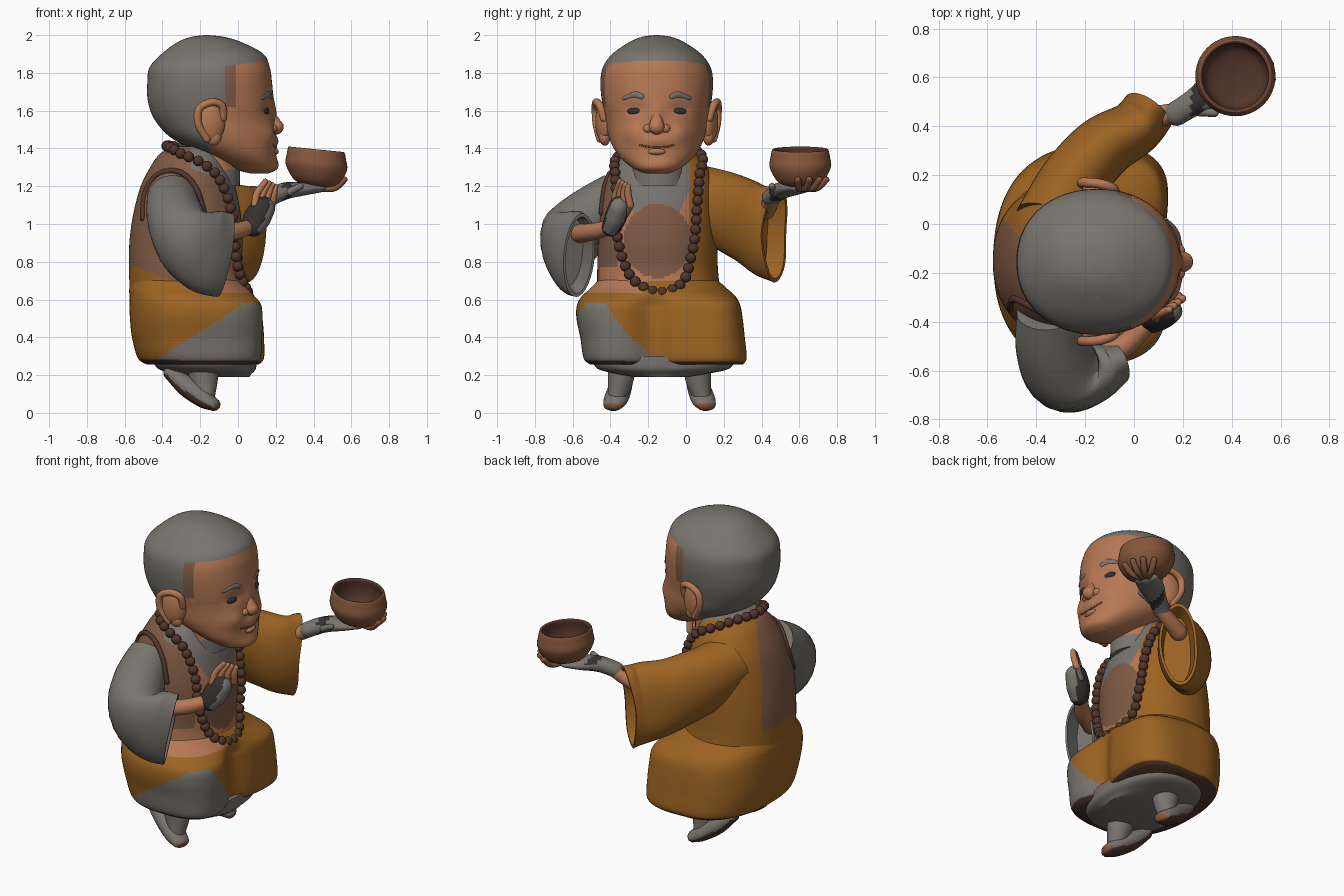
import bpy, bmesh, math
from mathutils import Vector, Matrix
from mathutils.bvhtree import BVHTree

if "Cube" in bpy.data.objects:
    bpy.data.objects.remove(bpy.data.objects["Cube"])

def material(name, *rgb):
    m = bpy.data.materials.new(name)
    m.diffuse_color = (*rgb, 1)
    m.use_nodes = True
    m.node_tree.nodes["Principled BSDF"].inputs["Base Color"].default_value = m.diffuse_color
    return m

GREY = material("grey cloth", .19, .175, .155)
SKIN = material("skin", .47, .19, .09)
ORANGE = material("ochre robe", .33, .125, .016)
BROWN = material("brown vest", .22, .105, .06)
BEAD = material("dark wood", .085, .036, .024)
BOWL = material("bowl clay", .24, .095, .046)
DARK = material("charcoal", .035, .03, .03)
CY = -.155                                   # middle of the head in y

def finish(name, bm, mats, rule=None, cuts=()):
    """Cut along planes, colour faces by rule(centre, normal), shade smooth."""
    bmesh.ops.recalc_face_normals(bm, faces=bm.faces[:])
    for co, no in cuts:
        bmesh.ops.bisect_plane(bm, geom=bm.verts[:] + bm.edges[:] + bm.faces[:],
                               plane_co=co, plane_no=no)
    bm.normal_update()
    for f in bm.faces:
        f.smooth = True
        if rule:
            f.material_index = rule(f.calc_center_median(), f.normal)
    me = bpy.data.meshes.new(name)
    bm.to_mesh(me)
    bm.free()
    for m in mats:
        me.materials.append(m)
    me.set_sharp_from_angle(angle=math.radians(50))
    ob = bpy.data.objects.new(name, me)
    bpy.context.collection.objects.link(ob)
    return ob

def spline(pts, k, closed=False):
    """Catmull-Rom samples through tuples."""
    pts = [Vector(p) for p in pts]
    n, out = len(pts), []
    at = (lambda i: pts[i % n]) if closed else (lambda i: pts[max(0, min(n - 1, i))])
    for i in range(n if closed else n - 1):
        a, b, c, d = (at(i + j) for j in (-1, 0, 1, 2))
        for s in range(k):
            t = s / k
            out.append(.5 * (2 * b + (c - a) * t + (2 * a - 5 * b + 4 * c - d) * t * t
                             + (3 * b - a - 3 * c + d) * t ** 3))
    return out if closed else out + [pts[-1]]

def sweep(name, secs, mats, rule=None, cuts=(), flat=False, p=2, n=32, k=6,
          up=(0, 0, 1), rounded=False, hollow=False, warp=None):
    """Loft superellipse sections (x, y, z, radius a, radius b)."""
    s = spline(secs, k)
    pos = [Vector(v[:3]) for v in s]
    rings = []
    for i, v in enumerate(s):
        t = (pos[min(i + 1, len(s) - 1)] - pos[max(i - 1, 0)]).normalized()
        A = Vector((1, 0, 0)) if flat else t.cross(Vector(up)).normalized()
        B = Vector((0, 1, 0)) if flat else A.cross(t)
        rings.append((pos[i], A, B, v[3], v[4], t))
    if rounded:
        def dome(r, sign):
            return [(r[0] + r[5] * sign * min(r[3], r[4]) * math.sin(h), r[1], r[2],
                     r[3] * math.cos(h), r[4] * math.cos(h), r[5]) for h in (.4, .8, 1.15, 1.45)]
        rings = dome(rings[0], -1)[::-1] + rings + dome(rings[-1], 1)
    if hollow:
        c, A, B, a, b, t = rings[-1]
        rings += [(c, A, B, a * .86, b * .92, t), (c - t * .1, A, B, a * .7, b * .8, t)]
    bm, loops = bmesh.new(), []
    for c, A, B, a, b, t in rings:
        ring = []
        for j in range(n):
            h = 2 * math.pi * j / n
            x, y = math.cos(h), math.sin(h)
            q = c + A * a * math.copysign(abs(x) ** (2 / p), x) + B * b * math.copysign(abs(y) ** (2 / p), y)
            ring.append(bm.verts.new(warp(q) if warp else q))
        loops.append(ring)
    for r0, r1 in zip(loops, loops[1:]):
        for j in range(n):
            bm.faces.new((r0[j], r0[(j + 1) % n], r1[(j + 1) % n], r1[j]))
    bm.faces.new(loops[0][::-1])
    bm.faces.new(loops[-1])
    return finish(name, bm, mats, rule, cuts)

def ball(name, loc, size, mat, rot=0):
    bm = bmesh.new()
    M = Matrix.Translation(loc) @ Matrix.Rotation(rot, 4, 'Z') @ Matrix.Diagonal((*size, 1))
    bmesh.ops.create_uvsphere(bm, u_segments=24, v_segments=14, radius=1, matrix=M)
    return finish(name, bm, [mat])

def tree(ob):
    return BVHTree.FromPolygons([v.co for v in ob.data.vertices], [p.vertices for p in ob.data.polygons])

def step(t):
    t = max(0, min(1, t))
    return t * t * (3 - 2 * t)

# Head with sloping hairline, shaved temples, and modelled cheeks, sockets, lips and chin
def head_rule(c, n):
    if c.z > 1.845 + .13 * c.x or c.x < (-.07 if c.z > 1.6 else -.15):
        return 0
    return 2 if c.x < -.01 and c.z > 1.62 else 1
def features(q):
    d = sum(h * math.exp(-((abs(q.y - CY) - y) / w) ** 2 - ((q.z - z) / v) ** 2) for y, z, w, v, h in (
        (.13, 1.475, .06, .055, .02), (.115, 1.61, .05, .03, -.014), (0, 1.44, .06, .03, .018),
        (0, 1.31, .08, .04, .012), (0, 1.58, .03, .07, .015)))
    return q + Vector((d * step(q.x / .1), 0, 0))
head = sweep("head", [(x, CY, z, a, b) for z, x, a, b in (
    (1.268, .11, .05, .06), (1.295, .085, .115, .125), (1.36, .02, .18, .20), (1.45, -.075, .27, .25),
    (1.55, -.125, .315, .27), (1.65, -.145, .332, .29), (1.75, -.15, .33, .298), (1.83, -.15, .318, .285),
    (1.90, -.135, .27, .235), (1.96, -.15, .175, .15), (1.99, -.16, .09, .08), (2.0, -.165, .01, .01))],
    [GREY, SKIN, BROWN], head_rule, flat=True, p=2.15, n=96, k=8, warp=features,
    cuts=[((0, 0, z), (0, 0, 1)) for z in (1.62, 1.6)] + [((0, 0, 1.845), (-.13, 0, 1))]
    + [((x, 0, 0), (1, 0, 0)) for x in (-.15, -.07, -.01)])
face = tree(head)
def on_face(y, z, lift=0):
    hit = face.ray_cast(Vector((2, y, z)), Vector((-1, 0, 0)))[0]
    return hit + Vector((lift, 0, 0))

# Facial features
sweep("nose", [(.165, CY, 1.60, .02, .02), (.187, CY, 1.55, .032, .03), (.2, CY, 1.515, .042, .042)],
      [SKIN], up=(1, 0, 0), rounded=True)
sweep("mouth", [(*on_face(CY + d, 1.405 + 1.6 * d * d, 0), .005, .005) for d in (-.09, -.045, 0, .045, .09)],
      [BOWL], n=10, rounded=True)
ball("lower_lip", on_face(CY, 1.383, -.014), (.03, .05, .02), SKIN)
for s in (-1, 1):
    ball("nostril_wing", (.175, CY + s * .045, 1.505), (.034, .03, .026), SKIN)
    ball("eye", on_face(CY + s * .117, 1.597, -.002), (.012, .041, .018), DARK, s * .25)
    sweep("eyebrow", [(*on_face(CY + s * d, z, -.003), .008, w) for d, z, w in
          ((.075, 1.672, .014), (.115, 1.685, .017), (.175, 1.665, .01))], [GREY], n=12, rounded=True)
    # Ears: dish, rim and lobe
    ball("ear_dish", (-.14, CY + s * .285, 1.54), (.075, .035, .105), SKIN, s * -.3)
    sweep("ear_rim", [(x, CY + s * y, z, .02, .02) for x, y, z in (
        (-.08, .28, 1.56), (-.085, .30, 1.625), (-.14, .32, 1.645), (-.205, .325, 1.61),
        (-.21, .32, 1.53), (-.165, .30, 1.45))], [SKIN], up=(0, 1, 0), n=14, rounded=True)
    ball("ear_lobe", (-.13, CY + s * .275, 1.46), (.042, .03, .045), SKIN)

# Neck and collar
sweep("neck", [(-.16, -.145, 1.2, .17, .16), (-.13, -.15, 1.33, .14, .14), (-.12, -.155, 1.48, .14, .15)],
      [GREY, SKIN], lambda c, n: int(c.z > 1.29 and c.x > -.12), flat=True, k=10)

# Torso: robe over one shoulder, vest, undershirt and round belly panel
def waist(x):
    return .79 - .4 * (x + .58)
def torso_rule(c, n):
    if c.x > -.25:
        if ((c.y + .15) / .18) ** 2 + ((c.z - .91) / .195) ** 2 < 1:
            return 1
        if c.z > 1.05 and abs(c.y + .16) < .09 + .5 * (c.z - 1.0) and c.y < .02:
            return 2
        if c.y > .02 or (c.z < .7 and c.y > -.22) or c.z < waist(c.x):
            return 0
        return 3 if c.y > -.36 or (c.z < .77 and c.x > -.18) else 1
    return 1 if c.x + c.y < -.52 and c.z > waist(c.x) else 0
torso = sweep("torso", [(x, y, z, a, b) for z, x, a, y, b in (
    (.58, -.26, .31, -.14, .33), (.75, -.28, .297, -.15, .32), (.9, -.275, .30, -.15, .315),
    (1.05, -.27, .285, -.15, .31), (1.2, -.265, .25, -.14, .29), (1.3, -.26, .205, -.135, .25),
    (1.37, -.25, .165, -.135, .19), (1.41, -.23, .12, -.14, .13))],
    [ORANGE, BROWN, GREY, SKIN], torso_rule, flat=True, p=2.2, n=144, k=14)
body = tree(torso)

# Skirt over the lap: knees pushed out at the front corners, a dip between them
def lap(q):
    q = q.copy()
    side = q.y + .13
    out = step((q.x + .2) / .25) * step((abs(side) - .08) / .25) * step((.68 - q.z) / .1)
    dip = .06 * math.exp(-((q.y + .17) / .09) ** 2) * step((q.x + .1) / .2) * step((.66 - q.z) / .1)
    q.x += (.055 if side > 0 else .045) * out - dip
    q.y += (.04 if side > 0 else -.022) * out
    return q
def skirt_rule(c, n):
    if n.z < -.6 and c.z < .29:
        return 2
    side = .27 + .64 * (c.x + .45)
    front = .27 + .31 * max(0, (-.08 - c.y) / .35) ** 1.7
    if c.z < min(side, front, .58):
        return 1
    return 3 if c.z > max(.635, waist(c.x)) and c.y < -.24 and c.x > -.3 else 0
sweep("skirt", [(x, y, z, a, b) for z, x, a, y, b in (
    (.255, -.19, .29, -.105, .40), (.29, -.20, .33, -.112, .43), (.40, -.213, .348, -.125, .435),
    (.50, -.22, .352, -.14, .44), (.57, -.225, .35, -.145, .432), (.62, -.24, .335, -.145, .405),
    (.66, -.26, .315, -.145, .36), (.72, -.28, .28, -.15, .30))],
    [ORANGE, GREY, BEAD, SKIN], skirt_rule, flat=True, p=2.35, n=144, k=10, warp=lap)
sweep("trouser_hem", [(-.10, -.13, .19, .16, .14), (-.13, -.13, .205, .2, .23), (-.165, -.12, .235, .26, .35),
                      (-.18, -.12, .30, .28, .385)], [GREY], flat=True, p=2.3, n=48)

# Feet: heel raised behind, toes low in front and turned out
for s, y in ((-1, -.335), (1, .055)):
    sweep("foot", [(-.36, y - s * .01, .21, .045, .035), (-.27, y + s * .01, .14, .06, .055),
                   (-.18, y + s * .035, .075, .065, .05), (-.13, y + s * .05, .045, .055, .035)],
          [GREY, BEAD, BOWL],
          lambda c, n: 1 if n.x * .6 + n.z < -.5 else (2 if c.z < .05 and c.x > -.12 else 0), rounded=True)
    sweep("ankle", [(-.19, y, .3, .08, .09), (-.18, y + s * .01, .18, .068, .075),
                    (-.17, y + s * .03, .09, .05, .05)], [GREY], up=(1, 0, 0), rounded=True)

# Sleeves; the left one hangs wider toward its lower edge
def drape(q):
    w = step((1.0 - q.z) / .3) * step((q.y - .2) / .2)
    return q + Vector((.015, .045, 0)) * w
sweep("right_sleeve", [(-.35, -.36, 1.15, .13, .13), (-.335, -.50, 1.05, .15, .15), (-.28, -.61, .93, .16, .185),
                       (-.17, -.605, .86, .13, .225), (-.07, -.565, .835, .09, .225)], [GREY], hollow=True)
sweep("left_sleeve", [(-.33, .0, 1.17, .16, .16), (-.25, .17, 1.09, .14, .20), (-.13, .31, 1.02, .13, .22),
                      (.0, .39, .965, .115, .245), (.06, .46, .945, .11, .26)],
      [ORANGE], hollow=True, warp=drape)
# Dark piping round the armhole
sweep("armhole_trim", [(*body.ray_cast(Vector((x, -2, z)), Vector((0, 1, 0)))[0], .015, .015) for x, z in
      ((-.505, 1.03), (-.49, 1.17), (-.42, 1.265), (-.31, 1.275), (-.225, 1.195), (-.18, 1.06))],
      [BEAD], up=(0, 1, 0), n=12, rounded=True)

# Raised right hand
sweep("right_wrist", [(-.15, -.56, .95, .05, .05), (-.03, -.49, .96, .045, .045), (.05, -.41, .98, .04, .04)],
      [SKIN], rounded=True)
sweep("right_palm", [(.075, -.395, .985, .05, .06), (.10, -.375, 1.03, .058, .072), (.135, -.355, 1.09, .055, .065)],
      [DARK, GREY], lambda c, n: int(n.x > .5), up=(1, 0, 0), rounded=True)
for i in range(4):
    d = i * .03
    sweep("right_finger", [(.09 + d, -.385 + d, 1.10, .019, .019), (.10 + d, -.37 + d * .7, 1.16, .019, .019),
                           (.145 + d * .6, -.35 + d * .5, 1.225 - d * .3, .015, .015)],
          [SKIN], up=(0, 1, 0), n=12, rounded=True)
sweep("right_thumb", [(.13, -.32, 1.05, .018, .018), (.175, -.29, 1.10, .016, .016)], [GREY], n=12, rounded=True)

# Left hand carrying the bowl
sweep("left_wrist", [(.02, .42, 1.07, .05, .05), (.10, .44, 1.10, .045, .045), (.18, .455, 1.14, .042, .042)],
      [SKIN], rounded=True)
sweep("left_palm", [(.17, .45, 1.14, .05, .045), (.25, .50, 1.175, .055, .045), (.34, .56, 1.185, .075, .035),
                    (.42, .61, 1.19, .07, .025)], [GREY, DARK],
      lambda c, n: int(.235 < c.x < .285 and abs(n.z) > .5), rounded=True)
for i in range(4):
    h = math.radians(-5 + 24 * i)
    sweep("left_finger", [(.415 + r * math.cos(h), .605 + r * math.sin(h), z, .018, .016) for r, z in
          ((.04, 1.185), (.10, 1.19), (.15, 1.235))], [BOWL], n=12, rounded=True)
sweep("left_thumb", [(.27, .46, 1.17, .02, .02), (.33, .455, 1.2, .017, .017)], [GREY], n=12, rounded=True)

# Bowl, leaning slightly forward
def bowl_rule(c, n):
    inward = n.x * (.415 - c.x) + n.y * (.605 - c.y)
    return int(inward > .02 or (n.z > .5 and c.z < 1.33))
sweep("bowl", [(.415, .605, z, r, r) for r, z in (
    (.06, 1.20), (.12, 1.225), (.162, 1.30), (.157, 1.355), (.15, 1.39), (.142, 1.395), (.134, 1.385),
    (.137, 1.33), (.11, 1.265), (.01, 1.245))], [BOWL, BEAD], bowl_rule, flat=True, n=48, k=4,
    warp=lambda q: Vector((q.x, q.y, q.z - .1 * (q.x - .415))))

# Bead necklace laid on the torso
last = None
for q in spline([(-.36, -.14, 1.38), (-.3, -.3, 1.34), (-.15, -.34, 1.25), (-.05, -.36, 1.1), (-.03, -.35, .9),
                 (0, -.28, .71), (.04, -.14, .635), (.04, 0, .71), (.02, .06, .9), (-.02, .07, 1.1),
                 (-.1, .06, 1.25), (-.28, .03, 1.36)], 20, closed=True):
    co, no, _, _ = body.find_nearest(q)
    co = co + no * .016
    if last is None or (co - last).length > .048:
        ball("necklace_bead", co, (.028, .028, .028), BEAD)
        last = co
